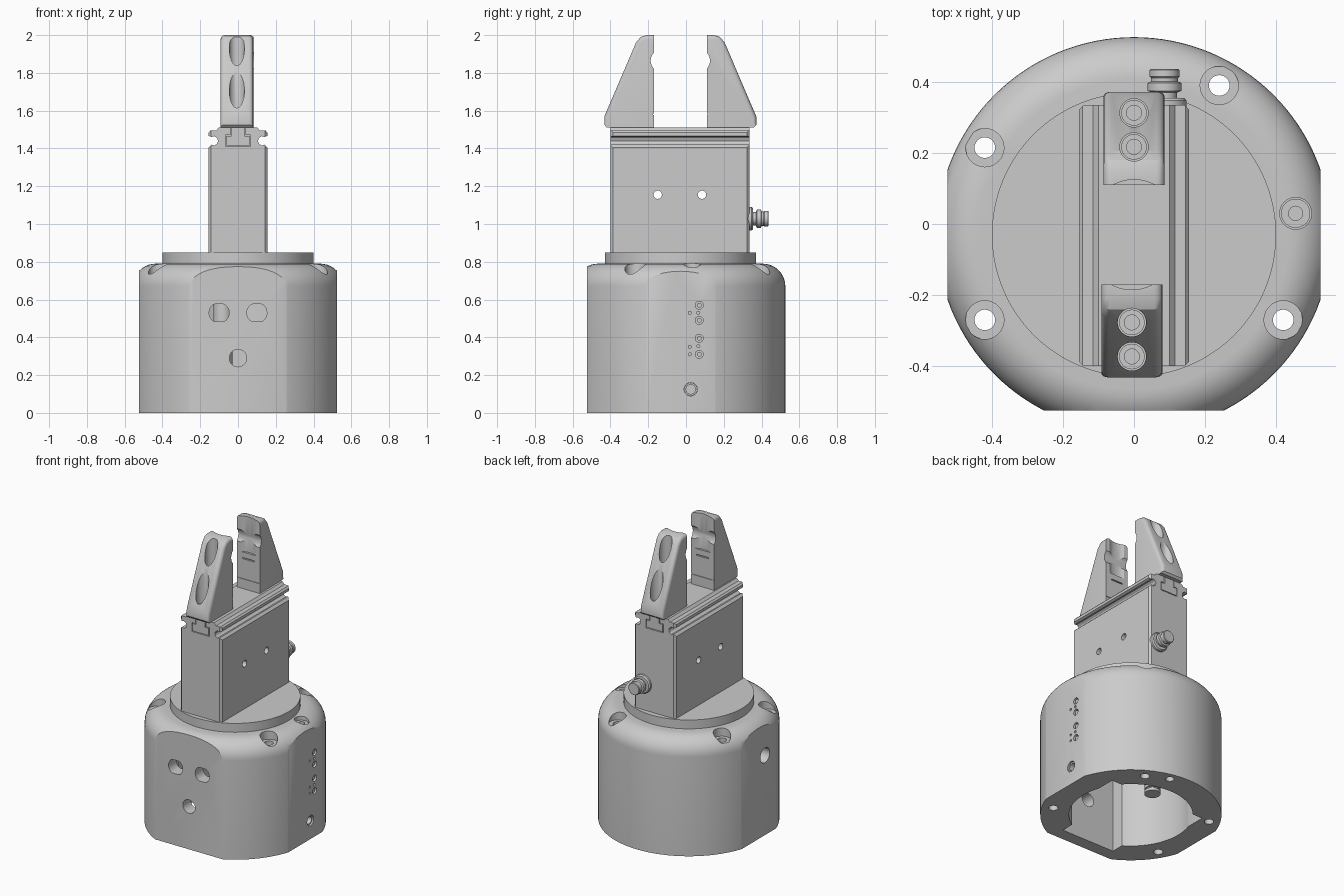
import bpy, bmesh, math
from mathutils import Matrix

if "Cube" in bpy.data.objects:
    bpy.data.objects.remove(bpy.data.objects["Cube"])

YC = -0.03  # common axis of the round parts
ROT = {'Z': Matrix(), 'X': Matrix.Rotation(math.pi / 2, 4, 'Y'), 'Y': Matrix.Rotation(-math.pi / 2, 4, 'X')}


def finish(name, bm):
    bmesh.ops.recalc_face_normals(bm, faces=bm.faces[:])
    me = bpy.data.meshes.new(name)
    bm.to_mesh(me)
    bm.free()
    ob = bpy.data.objects.new(name, me)
    bpy.context.collection.objects.link(ob)
    return ob


def lathe(name, prof, loc, axis='Z', n=32):
    """Closed solid of revolution from (radius, height) points."""
    bm = bmesh.new()
    m = Matrix.Translation(loc) @ ROT[axis]
    rings = [[bm.verts.new((r * math.cos(2 * math.pi * i / n), r * math.sin(2 * math.pi * i / n), h))
              for i in range(n)] for r, h in prof]
    for a, b in zip(rings, rings[1:]):
        for i in range(n):
            j = (i + 1) % n
            bm.faces.new((a[i], a[j], b[j], b[i]))
    bm.faces.new(rings[0])
    bm.faces.new(rings[-1])
    bm.transform(m)
    return finish(name, bm)


def rod(r, a, b, loc, axis='Z', n=32, name="cutter"):
    return lathe(name, [(r, a), (r, b)], loc, axis, n)


def prism(name, pts, axis, a, b, bevel=None):
    """Extrude a 2D outline along an axis; optionally round edges picked by a test."""
    put = {'X': lambda p, t: (t, p[0], p[1]), 'Y': lambda p, t: (p[0], t, p[1]),
           'Z': lambda p, t: (p[0], p[1], t)}[axis]
    bm = bmesh.new()
    lo = [bm.verts.new(put(p, a)) for p in pts]
    hi = [bm.verts.new(put(p, b)) for p in pts]
    bm.faces.new(lo)
    bm.faces.new(hi)
    for i in range(len(pts)):
        j = (i + 1) % len(pts)
        bm.faces.new((lo[i], lo[j], hi[j], hi[i]))
    if bevel:
        es = [e for e in bm.edges if bevel(e.verts[0].co, e.verts[1].co)]
        bmesh.ops.bevel(bm, geom=es, offset=0.022, segments=4, profile=0.5, affect='EDGES')
    return finish(name, bm)


def box(x0, x1, y0, y1, z0, z1, name="cutter"):
    return prism(name, [(x0, y0), (x1, y0), (x1, y1), (x0, y1)], 'Z', z0, z1)


def cut(ob, *cutters, op='DIFFERENCE'):
    bpy.context.view_layer.objects.active = ob
    for c in cutters:
        c.hide_render = True
        m = ob.modifiers.new("cut", 'BOOLEAN')
        m.operation, m.object, m.solver = op, c, 'EXACT'
        bpy.ops.object.modifier_apply(modifier=m.name)
        bpy.data.objects.remove(c)


# Round housing with a rounded shoulder, three outer flats and a hollow underside
arc = [(0.436 + 0.12 * math.cos(t), 0.67 + 0.12 * math.sin(t))
       for t in [math.pi / 2 * i / 10 for i in range(11)]]
body = lathe("housing", [(0.556, 0)] + arc, (0, YC, 0), n=128)
cut(body, box(0.525, 1, -1, 1, -1, 1), box(-1, -0.525, -1, 1, -1, 1), box(-1, 1, -1, -0.525, -1, 1))
cut(body, rod(0.38, -0.1, 0.68, (0, YC, 0), n=96),
    box(-0.2, 0.2, -0.44, 0, -0.1, 0.6797), box(-0.36, 0.36, -0.1, 0.22, -0.1, 0.6794))

# Mounting holes with counterbores, blind hole below, set screw above
for x, y in [(0.24, 0.39), (-0.42, 0.215), (-0.42, -0.27), (0.42, -0.27)]:
    cut(body, rod(0.029, -0.1, 1, (x, y, 0)), rod(0.054, 0.735, 1, (x, y, 0)))
cut(body, rod(0.026, -0.1, 0.06, (0.1, 0.46, 0)), rod(0.045, 0.75, 1, (0.455, 0.03, 0)))
lathe("set_screw", [(0.041, 0.74), (0.041, 0.765), (0.02, 0.765), (0.02, 0.75)], (0.455, 0.03, 0))

# Front windows and front hole
for x in (-0.1, 0.1):
    pts = []
    for i in range(32):
        t = 2 * math.pi * i / 32
        pts.append((x + 0.053 * math.cos(t), 0.53 + max(-0.046, min(0.046, 0.053 * math.sin(t)))))
    cut(body, prism("cutter", pts, 'Y', -0.7, -0.42))
cut(body, rod(0.046, -0.7, -0.42, (0, 0, 0.29), 'Y'))

# Left side hole, right side indicator holes
cut(body, rod(0.05, -0.7, -0.34, (0, -0.095, 0.54), 'X'))
for z in (0.57, 0.49, 0.395, 0.31):
    cut(body, rod(0.021, 0.49, 0.6, (0, 0.07, z), 'X', 24))
    rod(0.013, 0.48, 0.518, (0, 0.07, z), 'X', 16, "indicator_pin")
for y, z in [(0.02, 0.53), (0.065, 0.53), (0.02, 0.31), (0.02, 0.35), (0.065, 0.353)]:
    cut(body, rod(0.008, 0.5, 0.6, (0, y, z), 'X', 12))
cut(body, rod(0.035, 0.43, 0.6, (0, 0.025, 0.125), 'X'))
lathe("side_bushing", [(0.034, 0.43), (0.034, 0.515), (0.025, 0.515), (0.025, 0.45)], (0, 0.025, 0.125), 'X')

# Ribbed connector hanging inside the hollow
rib = [(0.05, 0.13)]
for i in range(4):
    z = 0.13 + i * 0.03
    rib += [(0.05, z + 0.018), (0.042, z + 0.02), (0.042, z + 0.028), (0.05, z + 0.03)]
lathe("inner_connector", rib + [(0.05, 0.69)], (-0.08, 0.08, 0))

# Round adapter plate
plate = rod(0.4, 0.78, 0.85, (0, YC, 0), n=128, name="adapter_plate")

# Gripper block with guide grooves along both sides
half = [(0.155, 0.845), (0.155, 1.405), (0.14, 1.42), (0.125, 1.415), (0.111, 1.425), (0.105, 1.44),
        (0.111, 1.455), (0.125, 1.465), (0.14, 1.46), (0.155, 1.467), (0.155, 1.485), (0.145, 1.496),
        (0.115, 1.496), (0.1, 1.512)]
block = prism("gripper_block", half + [(-x, z) for x, z in reversed(half)], 'Y', -0.45, 0.4)
y0, y1, c = -0.4, 0.335, 0.018
corner = [(0.16, y0 + c), (0.16 - c, y0), (-0.16 + c, y0), (-0.16, y0 + c),
          (-0.16, y1 - c), (-0.16 + c, y1), (0.16 - c, y1), (0.16, y1 - c)]
cut(block, prism("cutter", corner, 'Z', 0.5, 2), op='INTERSECT')
for y in (-0.15, 0.085):
    cut(block, rod(0.022, -0.3, 0.3, (0, y, 1.155), 'X'))


def tee(g, top):
    r = [(0.06 + g, 1.415 - g), (0.06 + g, 1.465 + g), (0.034 + g, 1.465 + g), (0.034 + g, top)]
    return r + [(-x, z) for x, z in reversed(r)]


# Jaws: mirrored front and back, each with a T slider, grip recesses and two screws
outline = [(0, 1.512), (0.25, 1.512), (0.262, 1.525), (0.262, 1.57), (0.095, 1.96),
           (0.07, 1.99), (0.04, 2.0), (0, 2.0)]
for label, s, ox, end in (("front", -1, -0.006, -0.4), ("back", 1, 0.0, 0.335)):
    Y = lambda d: YC + s * (0.14 + d)

    def outer(a, b):
        da, db = ((v.y - YC) * s - 0.14 for v in (a, b))
        return abs(a.x - b.x) < 1e-4 and max(da, db) > 0.01 and min(a.z, b.z) > 1.52

    jaw = prism(label + "_jaw", [(Y(d), z) for d, z in outline], 'X', ox - 0.086, ox + 0.086, outer)
    for d in (0.107, 0.203):
        cut(jaw, rod(0.04, 1.56, 2.1, (ox, Y(d), 0)))
        lathe(label + "_jaw_screw", [(0.036, 1.55), (0.036, 1.59), (0.021, 1.59), (0.021, 1.568)], (ox, Y(d), 0))
    cut(jaw, rod(0.12, 1.76, 2.1, (ox, Y(-0.105), 0), n=64),
        rod(0.06, -0.2, 0.2, (0, Y(-0.043), 1.865), 'X', 48))
    lo, hi = sorted((Y(-0.05), Y(0.01)))
    cut(jaw, box(ox - 0.045, ox + 0.045, lo, hi, 1.714, 1.722))
    lo, hi = sorted((Y(-0.05), Y(0.004)))
    cut(jaw, box(-0.2, 0.2, lo, hi, 1.578, 1.584))
    a, b = sorted((Y(0.04), end + s * 0.05))
    cut(block, prism("cutter", tee(0.005, 1.6), 'Y', a, b))
    a, b = sorted((Y(0.035), end))
    prism(label + "_jaw_slider", tee(0, 1.515), 'Y', a, b)

# Cable port on the back of the block
lathe("cable_port", [(0.062, 0), (0.062, 0.022), (0.055, 0.03), (0.035, 0.03), (0.035, 0.045), (0.048, 0.05),
                     (0.048, 0.072), (0.038, 0.076), (0.038, 0.086), (0.042, 0.09), (0.042, 0.108),
                     (0.038, 0.112)], (0.086, 0.325, 1.028), 'Y', 40)

# Smooth shading with crisp edges
bpy.ops.object.select_all(action='SELECT')
bpy.context.view_layer.objects.active = body
bpy.ops.object.shade_smooth_by_angle(angle=math.radians(28))
